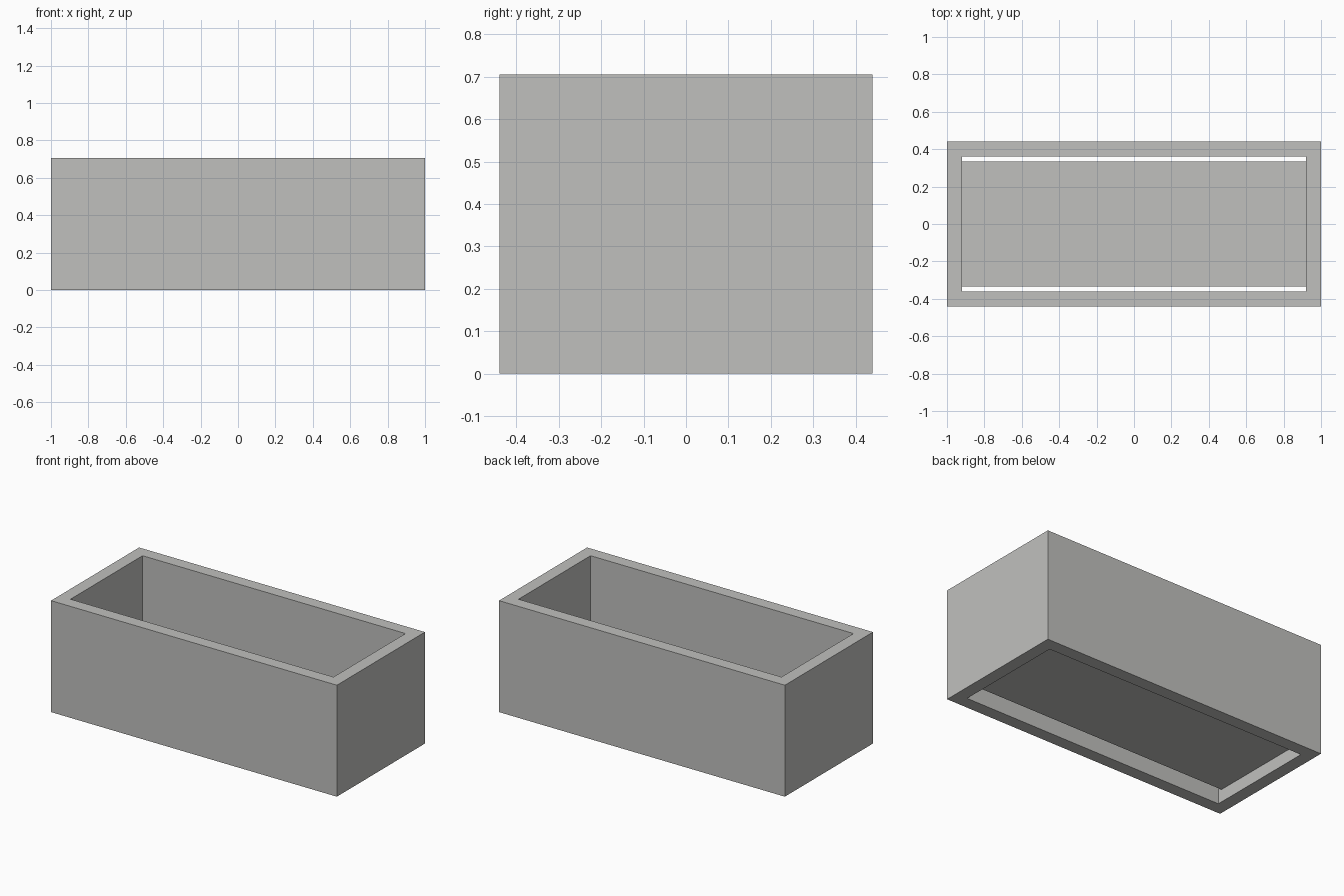
import bpy

# Remove the default cube
cube = bpy.data.objects.get("Cube")
if cube:
    bpy.data.objects.remove(cube, do_unlink=True)

# Single plain grey
grey = bpy.data.materials.new("plain_grey")
grey.use_nodes = True
colour = (0.53, 0.53, 0.515, 1)
grey.diffuse_color = colour
grey.node_tree.nodes["Principled BSDF"].inputs["Base Color"].default_value = colour

LENGTH, DEPTH, HEIGHT = 2.0, 0.88, 0.705
BOARD = 0.08          # board thickness
GAP = 0.027           # drainage slot beside the floor
INNER_X = LENGTH / 2 - BOARD
INNER_Y = DEPTH / 2 - BOARD


def board(name, low, high):
    """Box between two opposite corners."""
    bpy.ops.mesh.primitive_cube_add(size=1)
    obj = bpy.context.object
    obj.name = name
    for v in obj.data.vertices:
        v.co = [h if c > 0 else l for c, l, h in zip(v.co, low, high)]
    obj.data.materials.append(grey)
    return obj


# Long boards run the full length
board("front_board", (-LENGTH / 2, -DEPTH / 2, 0), (LENGTH / 2, -INNER_Y, HEIGHT))
board("back_board", (-LENGTH / 2, INNER_Y, 0), (LENGTH / 2, DEPTH / 2, HEIGHT))

# End boards sit between the long boards
board("left_end_board", (INNER_X, -INNER_Y, 0), (LENGTH / 2, INNER_Y, HEIGHT))
board("right_end_board", (-LENGTH / 2, -INNER_Y, 0), (-INNER_X, INNER_Y, HEIGHT))

# Raised floor with a slot along the front and back
board("floor_board", (-INNER_X, -INNER_Y + GAP, BOARD), (INNER_X, INNER_Y - GAP, 2 * BOARD))
